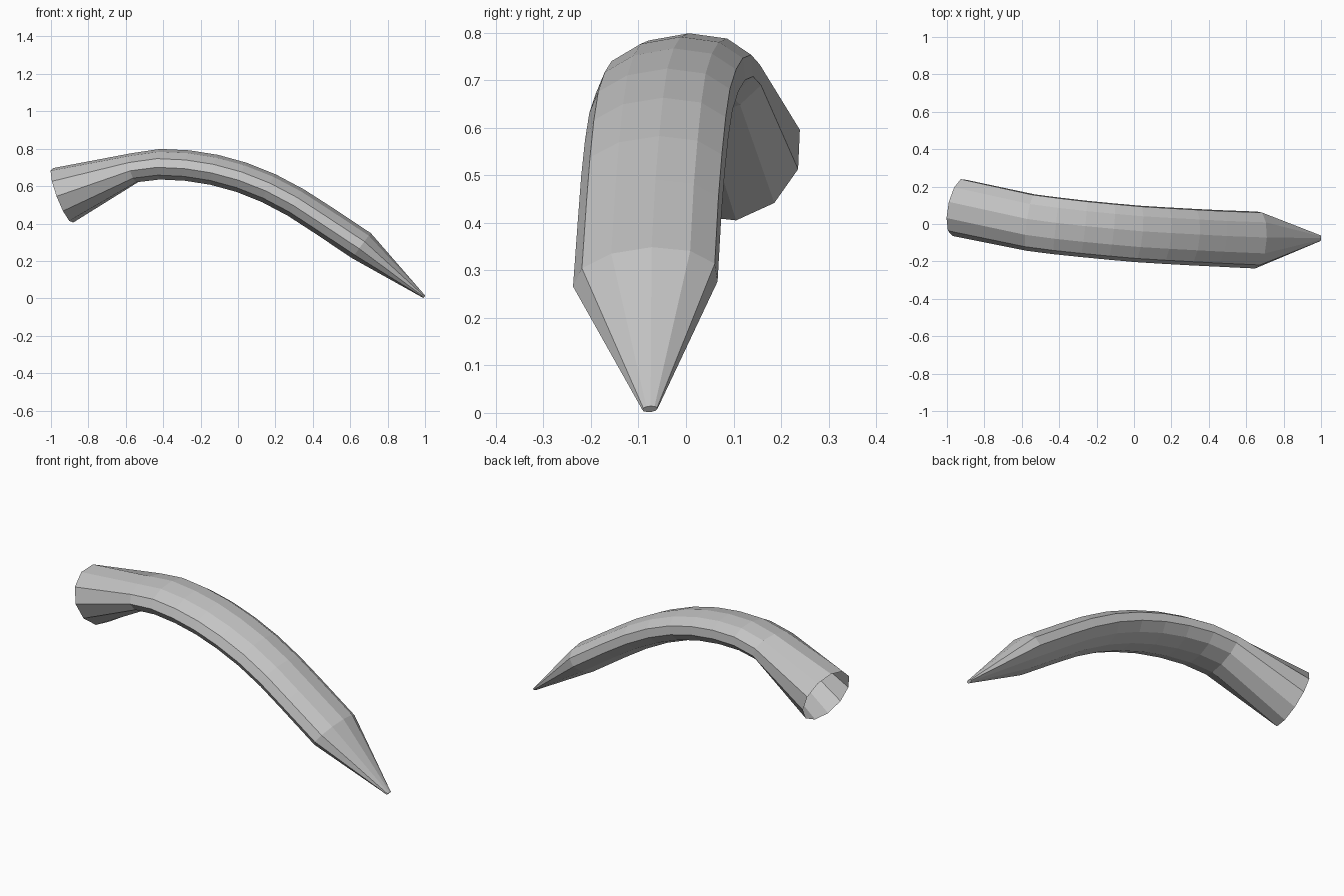
import bpy
import bmesh
import math
from mathutils import Vector

cube = bpy.data.objects.get("Cube")
if cube:
    bpy.data.objects.remove(cube)

SIDES = 11

# One flat material
grey = bpy.data.materials.new("plain grey")
grey.use_nodes = True
colour = (0.55, 0.55, 0.55, 1)
grey.diffuse_color = colour
bsdf = grey.node_tree.nodes["Principled BSDF"]
bsdf.inputs["Base Color"].default_value = colour
bsdf.inputs["Roughness"].default_value = 0.8

# Stations along the spine: centre, half width, half thickness, roll
stations = [
    ((-0.94, 0.09, 0.55), 0.157, 0.157, 0.03),
    ((-0.555, 0.01, 0.697), 0.155, 0.08, 0.1),
    ((-0.415, -0.008, 0.716), 0.155, 0.082, 0.1),
    ((-0.27, -0.024, 0.709), 0.154, 0.082, 0.1),
    ((-0.125, -0.038, 0.686), 0.154, 0.082, 0.1),
    ((0.02, -0.051, 0.646), 0.154, 0.082, 0.1),
    ((0.165, -0.06, 0.588), 0.154, 0.082, 0.1),
    ((0.31, -0.068, 0.511), 0.154, 0.082, 0.1),
    ((0.45, -0.075, 0.421), 0.154, 0.082, 0.11),
    ((0.66, -0.084, 0.281), 0.155, 0.083, 0.12),
    ((0.996, -0.076, 0.008), 0.016, 0.008, 0.12),
]
centres = [Vector(s[0]) for s in stations]


def add_ring(bm, i):
    """Elliptical ring square to the spine at station i."""
    centre, width, thick, roll = stations[i]
    here = centres[i]
    back = (here - centres[max(i - 1, 0)]).normalized()
    ahead = (centres[min(i + 1, len(centres) - 1)] - here).normalized()
    tangent = (back + ahead).normalized()
    side = Vector((0, 0, 1)).cross(tangent).normalized()
    up = tangent.cross(side)
    across = side * math.cos(roll) + up * math.sin(roll)
    over = up * math.cos(roll) - side * math.sin(roll)
    ring = []
    for k in range(SIDES):
        a = math.pi + math.tau * k / SIDES
        ring.append(bm.verts.new(here + across * width * math.cos(a) + over * thick * math.sin(a)))
    return ring


# Curved, flattened horn: open round socket, bent body, pointed tip
bm = bmesh.new()
rings = [add_ring(bm, i) for i in range(len(stations))]
for near, far in zip(rings, rings[1:]):
    for k in range(SIDES):
        n = (k + 1) % SIDES
        bm.faces.new((near[k], near[n], far[n], far[k]))
bm.faces.new(rings[-1])
bmesh.ops.recalc_face_normals(bm, faces=bm.faces)

# Make sure the open shell faces outward
bm.faces.ensure_lookup_table()
face = bm.faces[SIDES]
middle = (centres[1] + centres[2]) / 2
if face.normal.dot(face.calc_center_median() - middle) < 0:
    bmesh.ops.reverse_faces(bm, faces=bm.faces)

mesh = bpy.data.meshes.new("curved_horn")
bm.to_mesh(mesh)
bm.free()
mesh.materials.append(grey)
horn = bpy.data.objects.new("curved_horn", mesh)
bpy.context.collection.objects.link(horn)
